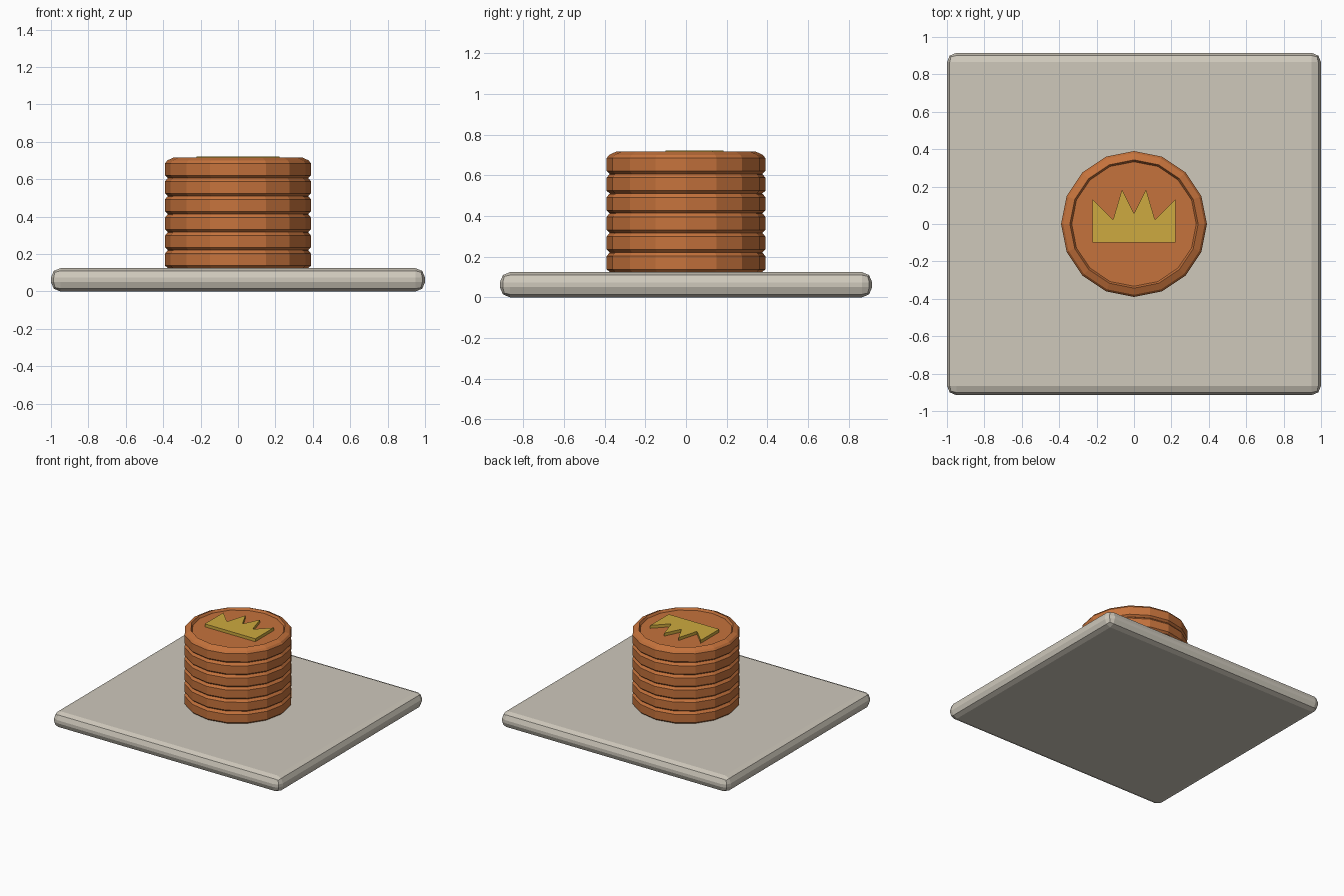
import bpy, bmesh, math

if "Cube" in bpy.data.objects:
    bpy.data.objects.remove(bpy.data.objects["Cube"])


def material(name, color):
    m = bpy.data.materials.new(name)
    m.diffuse_color = (*color, 1)
    m.use_nodes = True
    m.node_tree.nodes["Principled BSDF"].inputs["Base Color"].default_value = m.diffuse_color
    return m


stone = material("pale stone", (0.62, 0.58, 0.50))
copper = material("copper orange", (0.56, 0.17, 0.045))
gold = material("gold", (0.61, 0.40, 0.05))


def finish(bm, name, mat):
    bmesh.ops.recalc_face_normals(bm, faces=bm.faces[:])
    mesh = bpy.data.meshes.new(name)
    bm.to_mesh(mesh)
    bm.free()
    mesh.materials.append(mat)
    obj = bpy.data.objects.new(name, mesh)
    bpy.context.collection.objects.link(obj)
    return obj


# Base slab with rounded edges
bm = bmesh.new()
bmesh.ops.create_cube(bm, size=1)
for v in bm.verts:
    v.co = (v.co.x * 2, v.co.y * 1.83, (v.co.z + 0.5) * 0.124)
bmesh.ops.bevel(bm, geom=bm.edges[:], offset=0.05, segments=2, profile=0.5, affect='EDGES')
finish(bm, "base_slab", stone)

# Stacked coins: 16-sided turned profile with chamfers, raised rim and recessed face
SIDES = 16
PITCH = 0.0965
profile = [(0.375, 0.0), (0.39, 0.014), (0.39, 0.078), (0.378, 0.094),
           (0.343, 0.11), (0.333, 0.092)]


def coin(name, z):
    bm = bmesh.new()
    rings = []
    for r, h in profile:
        rings.append([bm.verts.new((r * math.cos(a), r * math.sin(a), z + h))
                      for a in (2 * math.pi * i / SIDES for i in range(SIDES))])
    for low, high in zip(rings, rings[1:]):
        for i in range(SIDES):
            j = (i + 1) % SIDES
            bm.faces.new((low[i], low[j], high[j], high[i]))
    bm.faces.new(rings[0][::-1])
    bm.faces.new(rings[-1])
    finish(bm, name, copper)


for k in range(6):
    coin(f"coin_{k + 1}", 0.124 + k * PITCH)

# Crown emblem on the top coin, mirrored from its right half
half = [(0.222, -0.10), (0.222, 0.132), (0.112, 0.022), (0.064, 0.185)]
outline = half + [(0, 0.056)] + [(-x, y) for x, y in reversed(half)]
bm = bmesh.new()
face = bm.faces.new([bm.verts.new((x, y, 0.69)) for x, y in outline])
top = bmesh.ops.extrude_face_region(bm, geom=[face])["geom"]
for v in top:
    if isinstance(v, bmesh.types.BMVert):
        v.co.z = 0.722
finish(bm, "crown_emblem", gold)
